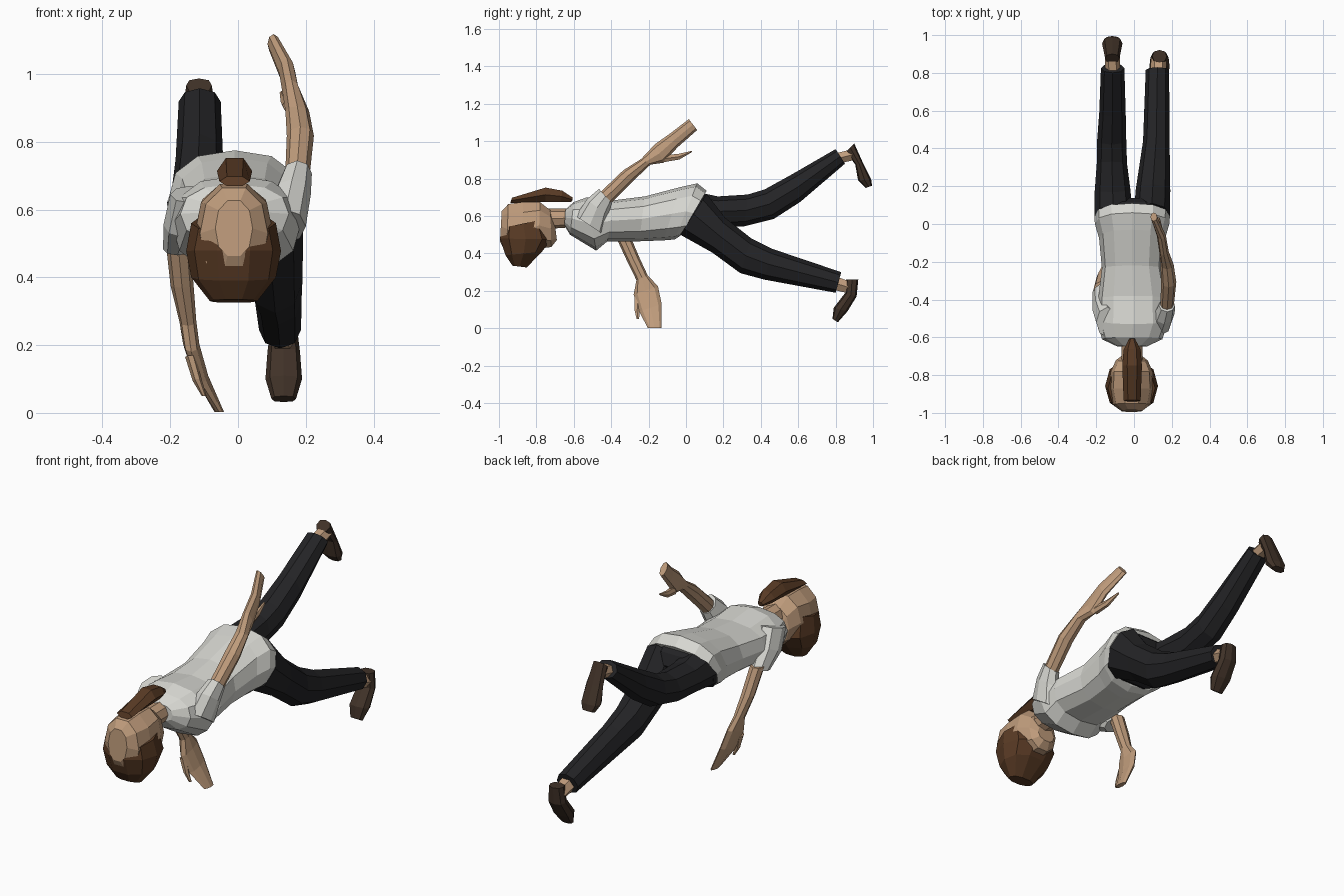
import bpy, bmesh, math
from mathutils import Vector


def material(name, r, g, b):
    m = bpy.data.materials.new(name)
    m.diffuse_color = (r, g, b, 1)
    return m


SKIN = material("skin", .52, .33, .20)
HAIR = material("brown_hair", .10, .043, .018)
CLOTH = material("pale_cloth", .68, .68, .64)
DARK = material("dark_cloth", .017, .017, .019)
LEATHER = material("shoe_leather", .052, .032, .021)


def loft(name, mat, rings, sides=8, power=1.0):
    """Skin rings of (x, half width, (y, z) of one edge, (y, z) of the opposite edge)."""
    bm = bmesh.new()
    loops = []
    for x, rx, a, b in rings:
        a, b = Vector((x, *a)), Vector((x, *b))
        mid, half = (a + b) / 2, (b - a) / 2
        loop = []
        for i in range(sides):
            t = 2 * math.pi * i / sides
            c, s = math.cos(t), math.sin(t)
            c = math.copysign(abs(c) ** power, c)
            s = math.copysign(abs(s) ** power, s)
            loop.append(bm.verts.new(mid + half * s + Vector((rx * c, 0, 0))))
        loops.append(loop)
    for p, q in zip(loops, loops[1:]):
        for i in range(sides):
            j = (i + 1) % sides
            bm.faces.new((p[i], p[j], q[j], q[i]))
    bm.faces.new(loops[0])
    bm.faces.new(loops[-1])
    bmesh.ops.recalc_face_normals(bm, faces=bm.faces)
    me = bpy.data.meshes.new(name)
    bm.to_mesh(me)
    bm.free()
    me.materials.append(mat)
    ob = bpy.data.objects.new(name, me)
    bpy.context.collection.objects.link(ob)
    return ob


# Shirt body, from collar to slanted hem
loft("shirt", CLOTH, [
    (-.01, .08, (-.65, .55), (-.645, .635)),
    (-.01, .16, (-.62, .50), (-.60, .675)),
    (-.005, .19, (-.48, .415), (-.53, .70)),
    (-.005, .185, (-.42, .465), (-.38, .685)),
    (-.01, .16, (-.25, .465), (-.22, .705)),
    (-.01, .175, (-.12, .47), (-.03, .755)),
    (-.01, .197, (-.06, .475), (.06, .775)),
    (-.01, .20, (-.03, .495), (.11, .735))], 12, .85)

# Trousers: seat and two legs
loft("trouser_seat", DARK, [
    (-.01, .185, (-.06, .51), (.07, .745)),
    (-.01, .19, (-.01, .49), (.12, .70)),
    (-.01, .12, (.06, .51), (.14, .64))], 10, .85)
loft("raised_trouser_leg", DARK, [
    (-.11, .10, (-.02, .52), (.10, .72)),
    (-.113, .095, (.18, .545), (.17, .705)),
    (-.117, .08, (.31, .545), (.33, .715)),
    (-.118, .077, (.47, .585), (.42, .742)),
    (-.114, .07, (.61, .675), (.57, .825)),
    (-.113, .062, (.85, .88), (.80, .958))])
loft("lowered_trouser_leg", DARK, [
    (.095, .095, (-.03, .50), (.11, .72)),
    (.10, .092, (.14, .405), (.21, .59)),
    (.11, .08, (.29, .295), (.35, .48)),
    (.118, .07, (.42, .26), (.46, .425)),
    (.124, .062, (.80, .19), (.83, .30))])

# Ankles and shoes
loft("raised_ankle", SKIN, [
    (-.113, .04, (.835, .88), (.80, .94)),
    (-.115, .04, (.92, .90), (.88, .96))], 6)
loft("lowered_ankle", SKIN, [
    (.128, .042, (.79, .20), (.81, .28)),
    (.132, .042, (.875, .18), (.89, .25))], 6)
SHOE_WIDTHS = (.038, .048, .054, .036)
for name, x, edges in [
    ("raised_shoe", -.115, [((.855, .945), (.90, .987)), ((.905, .875), (.948, .88)),
                            ((.92, .79), (.99, .795)), ((.96, .75), (.995, .762))]),
    ("lowered_shoe", .135, [((.855, .262), (.921, .26)), ((.852, .19), (.912, .17)),
                            ((.79, .11), (.863, .09)), ((.783, .05), (.812, .032))])]:
    loft(name, LEATHER, [(x, w, a, b) for w, (a, b) in zip(SHOE_WIDTHS, edges)], 8, .8)

# Sleeves
loft("raised_sleeve", CLOTH, [
    (.14, .06, (-.44, .50), (-.59, .60)),
    (.16, .055, (-.42, .60), (-.53, .69)),
    (.175, .043, (-.395, .668), (-.465, .745))])
loft("lowered_sleeve", CLOTH, [
    (-.14, .06, (-.60, .62), (-.44, .67)),
    (-.165, .055, (-.53, .52), (-.38, .59)),
    (-.178, .043, (-.42, .465), (-.31, .50))])

# Arms with flat hands
loft("raised_arm", SKIN, [
    (.175, .036, (-.405, .665), (-.455, .73)),
    (.184, .04, (-.28, .79), (-.335, .845)),
    (.175, .035, (-.19, .875), (-.24, .905)),
    (.158, .025, (-.12, .885), (-.165, .985)),
    (.145, .024, (-.045, .968), (-.08, 1.045)),
    (.105, .018, (.06, 1.06), (.015, 1.118))])
loft("lowered_arm", SKIN, [
    (-.178, .036, (-.385, .51), (-.305, .51)),
    (-.165, .034, (-.32, .37), (-.25, .38)),
    (-.148, .025, (-.265, .257), (-.205, .283)),
    (-.138, .024, (-.28, .18), (-.15, .225)),
    (-.11, .022, (-.25, .09), (-.13, .13)),
    (-.055, .014, (-.205, .002), (-.13, .002))])
loft("raised_thumb", SKIN, [
    (.15, .018, (-.12, .885), (-.10, .93)),
    (.14, .014, (-.035, .90), (-.04, .935)),
    (.13, .007, (.03, .94), (.035, .95))], 6)
loft("lowered_thumb", SKIN, [
    (-.14, .016, (-.28, .17), (-.23, .16)),
    (-.12, .014, (-.278, .10), (-.245, .09)),
    (-.10, .007, (-.265, .05), (-.25, .05))], 6)

# Neck and head
loft("neck", SKIN, [
    (-.01, .055, (-.76, .53), (-.75, .64)),
    (-.01, .055, (-.61, .54), (-.60, .64))])
loft("head", SKIN, [
    (-.012, .055, (-.995, .46), (-.985, .63)),
    (-.012, .10, (-.96, .39), (-.95, .67)),
    (-.012, .118, (-.88, .35), (-.87, .683)),
    (-.012, .112, (-.79, .42), (-.78, .68)),
    (-.012, .085, (-.72, .43), (-.725, .635)),
    (-.012, .05, (-.69, .47), (-.70, .55))], 10, .9)

# Hair dome over the lower side of the head
loft("hair", HAIR, [
    (-.013, .125, (-.99, .535), (-.75, .585)),
    (-.013, .14, (-1.0, .48), (-.715, .475)),
    (-.013, .125, (-.97, .39), (-.765, .41)),
    (-.013, .07, (-.93, .335), (-.85, .325))], 10, .9)

# Ridged wedge standing off the head
loft("hair_wedge", HAIR, [
    (-.01, .045, (-.94, .667), (-.93, .70)),
    (-.01, .052, (-.75, .67), (-.75, .758)),
    (-.01, .045, (-.67, .67), (-.66, .74)),
    (-.01, .015, (-.61, .675), (-.605, .70))], 6)
